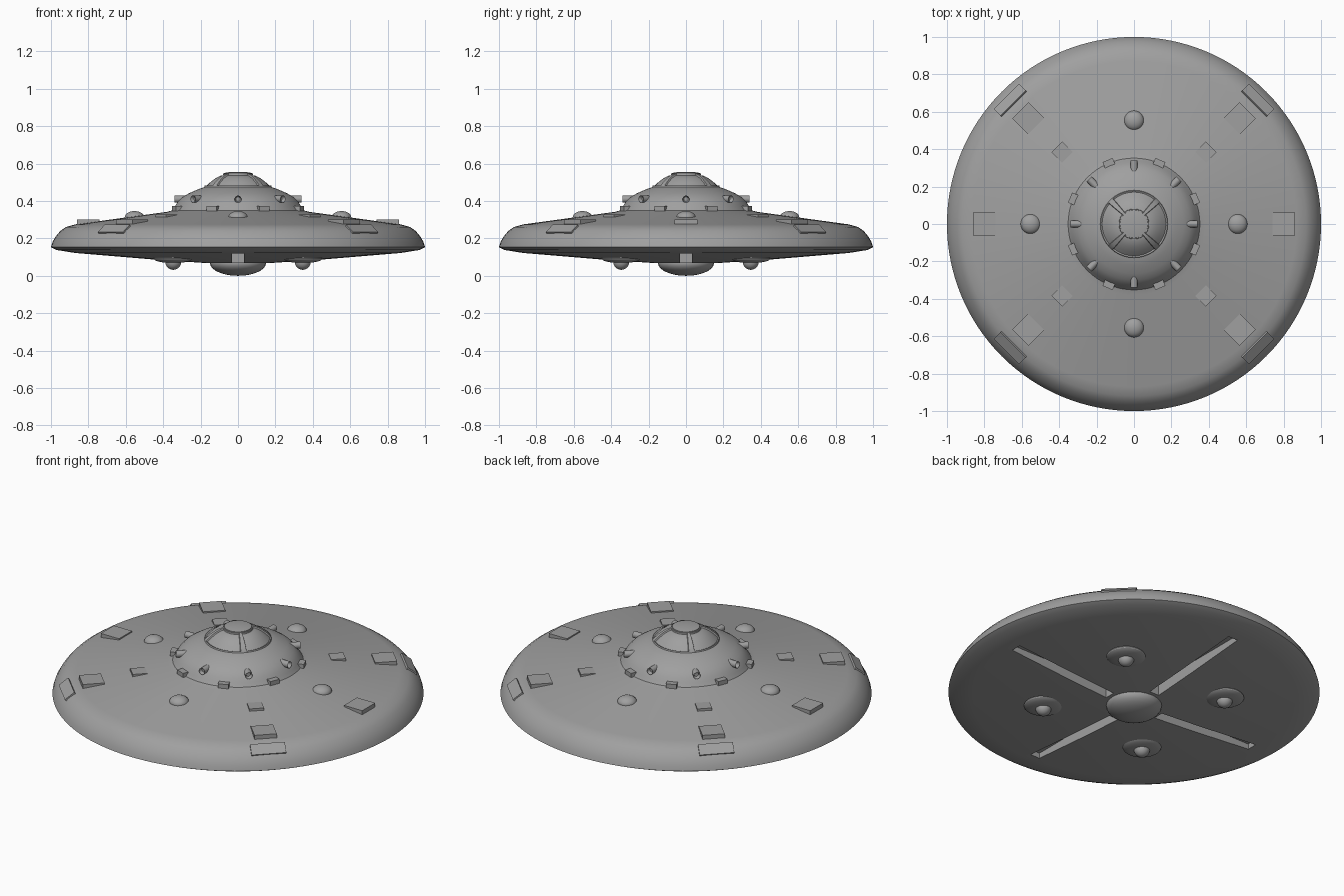
import bpy, bmesh
from math import radians, degrees, atan2, hypot, pi
from mathutils import Matrix, Vector

cube = bpy.data.objects.get("Cube")
if cube:
    bpy.data.objects.remove(cube, do_unlink=True)

grey = bpy.data.materials.new("plain grey")
grey.use_nodes = True
grey.diffuse_color = (0.35, 0.35, 0.35, 1)
grey.node_tree.nodes["Principled BSDF"].inputs["Base Color"].default_value = grey.diffuse_color

parts = []
CARDINAL = [0, 90, 180, 270]
DIAGONAL = [45, 135, 225, 315]


def finish(name, bm):
    bmesh.ops.recalc_face_normals(bm, faces=bm.faces)
    mesh = bpy.data.meshes.new(name)
    bm.to_mesh(mesh)
    bm.free()
    mesh.materials.append(grey)
    obj = bpy.data.objects.new(name, mesh)
    bpy.context.collection.objects.link(obj)
    parts.append(obj)
    return obj


def lathe(profile, steps):
    """Spin (radius, height) points around the z axis."""
    bm = bmesh.new()
    verts = [bm.verts.new((r, 0, z)) for r, z in profile]
    edges = [bm.edges.new(pair) for pair in zip(verts, verts[1:])]
    bmesh.ops.spin(bm, geom=verts + edges, cent=(0, 0, 0), axis=(0, 0, 1),
                   angle=2 * pi, steps=steps, use_merge=True)
    bmesh.ops.remove_doubles(bm, verts=bm.verts, dist=0.0001)
    return bm


def place(angle, radius, height, tilt=0):
    """Frame whose x axis points outward at the given angle."""
    return (Matrix.Rotation(radians(angle), 4, "Z")
            @ Matrix.Translation((radius, 0, height))
            @ Matrix.Rotation(radians(tilt), 4, "Y"))


def boxes(name, angles, radius, height, size, tilt=0):
    for i, angle in enumerate(angles):
        bm = bmesh.new()
        bmesh.ops.create_cube(bm, size=1, matrix=place(angle, radius, height, tilt)
                              @ Matrix.Diagonal((*size, 1)))
        finish(f"{name}_{i + 1}", bm)


def balls(name, angles, radius, height, size):
    for i, angle in enumerate(angles):
        bm = bmesh.new()
        bmesh.ops.create_uvsphere(bm, u_segments=28, v_segments=14, radius=1,
                                  matrix=place(angle, radius, height)
                                  @ Matrix.Diagonal((*size, 1)))
        finish(f"{name}_{i + 1}", bm)


# Saucer hull with its raised central dome
hull = finish("hull", lathe([
    (0, 0.065), (0.17, 0.068), (0.45, 0.087), (0.87, 0.122), (0.97, 0.138), (1, 0.153),
    (0.992, 0.18), (0.975, 0.21), (0.95, 0.24), (0.92, 0.261), (0.87, 0.275),
    (0.38, 0.342), (0.352, 0.35), (0.338, 0.37), (0.325, 0.392), (0.3, 0.418),
    (0.265, 0.44), (0.22, 0.46), (0.17, 0.478), (0, 0.478)], 128))

# Four long slots cut into the underside
for angle in CARDINAL:
    bm = bmesh.new()
    bmesh.ops.create_cube(bm, size=1, matrix=place(angle, 0.5, 0.05)
                          @ Matrix.Diagonal((0.66, 0.062, 0.2, 1)))
    cutter = finish("slot_cutter", bm)
    parts.remove(cutter)
    cutter.hide_render = True
    mod = hull.modifiers.new("slot", "BOOLEAN")
    mod.operation, mod.solver, mod.object = "DIFFERENCE", "EXACT", cutter
    bpy.context.view_layer.objects.active = hull
    bpy.ops.object.modifier_apply(modifier=mod.name)
    bpy.data.objects.remove(cutter, do_unlink=True)

# Cupola with four recessed window panels between diagonal ribs
bm = lathe([(0, 0.47), (0.182, 0.47), (0.178, 0.482), (0.155, 0.505), (0.128, 0.526),
            (0.098, 0.542), (0.08, 0.546), (0, 0.546)], 72)
panes = [[] for _ in CARDINAL]
for face in bm.faces:
    c = face.calc_center_median()
    turn = degrees(atan2(c.y, c.x)) % 360
    side = round(turn / 90)
    if 0.088 < hypot(c.x, c.y) < 0.175 and c.z > 0.48 and abs(turn - side * 90) < 40:
        panes[side % 4].append(face)
bmesh.ops.recalc_face_normals(bm, faces=bm.faces)
for pane in panes:
    bmesh.ops.inset_region(bm, faces=pane, thickness=0.003, depth=-0.008,
                           use_even_offset=True)
finish("cupola", bm)
finish("cupola_cap", lathe([(0, 0.54), (0.076, 0.54), (0.074, 0.55), (0.05, 0.554),
                            (0, 0.556)], 48))

# Hollow portholes around the dome
for i in range(8):
    bm = bmesh.new()
    bmesh.ops.create_cone(bm, cap_ends=True, segments=20, radius1=0.019, radius2=0.019,
                          depth=0.06, matrix=place(i * 45, 0.31, 0.41, 90))
    out = Matrix.Rotation(radians(i * 45), 3, "Z") @ Vector((1, 0, 0))
    bm.normal_update()
    mouth = [max(bm.faces, key=lambda f: f.calc_center_median().dot(out))]
    bmesh.ops.inset_region(bm, faces=mouth, thickness=0.007)
    bmesh.ops.translate(bm, verts=mouth[0].verts, vec=out * -0.02)
    finish(f"porthole_{i + 1}", bm)

# Blocks at the foot of the dome and on the deck
boxes("dome_block", [22.5 + 45 * i for i in range(8)], 0.345, 0.36, (0.05, 0.058, 0.025))
boxes("inner_deck_block", DIAGONAL, 0.543, 0.312, (0.08, 0.08, 0.032))
boxes("outer_deck_block", [0, 180] + DIAGONAL, 0.8, 0.28, (0.12, 0.122, 0.04))

# Flat panels on the sloping rim
boxes("rim_panel", DIAGONAL, 0.935, 0.249, (0.065, 0.19, 0.012), 38)

# Small deck bumps
balls("deck_bump", CARDINAL, 0.553, 0.312, (0.053, 0.053, 0.034))

# Underside: belly dome, pods and landing balls
balls("belly_dome", [0], 0, 0.068, (0.15, 0.15, 0.068))
balls("pod", DIAGONAL, 0.49, 0.092, (0.105, 0.105, 0.024))
balls("landing_ball", DIAGONAL, 0.49, 0.075, (0.043, 0.043, 0.043))

# Smooth shading with sharp edges kept
bpy.ops.object.select_all(action="DESELECT")
for obj in parts:
    obj.select_set(True)
bpy.context.view_layer.objects.active = hull
bpy.ops.object.shade_smooth_by_angle(angle=radians(30))
